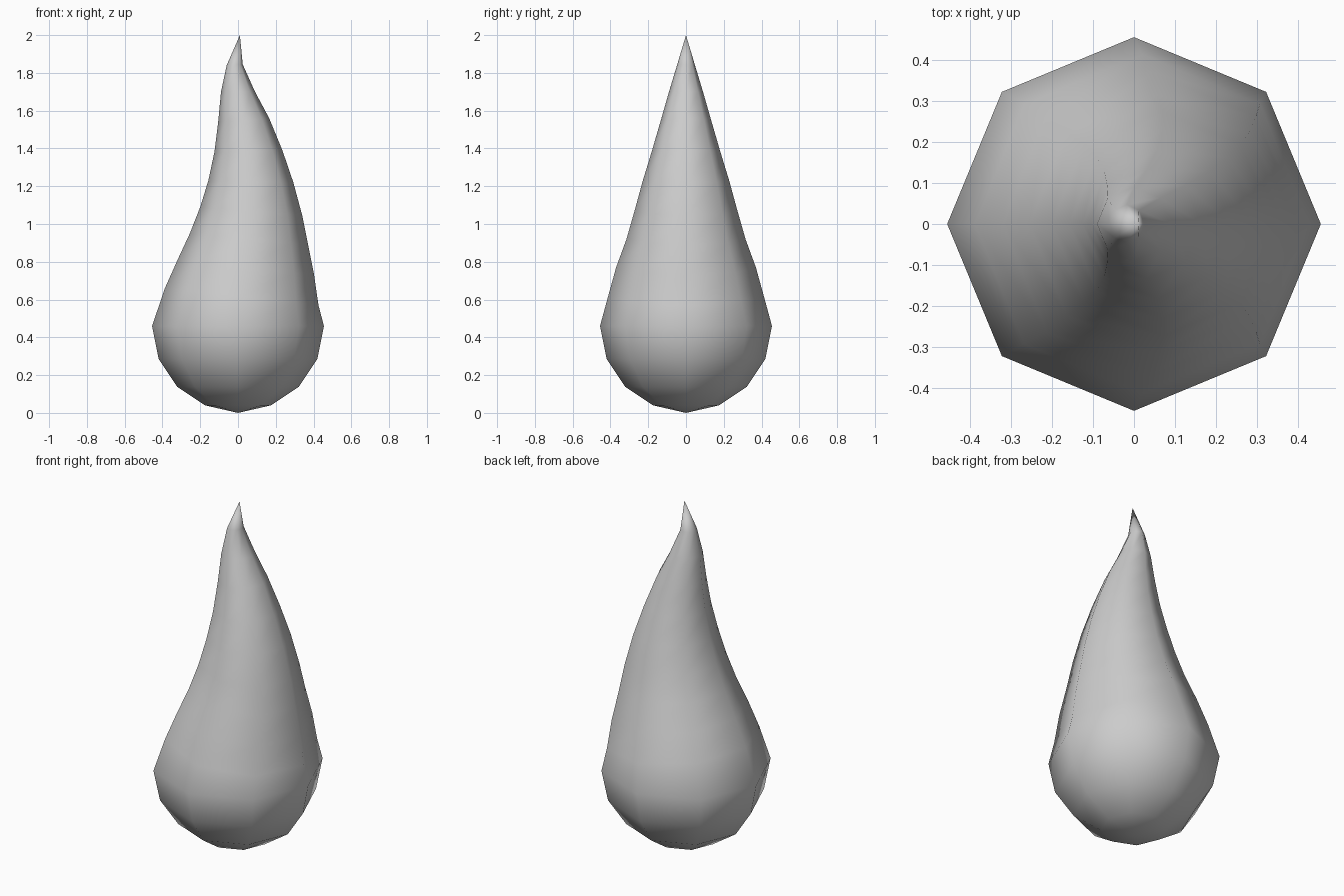
import bpy, bmesh
from math import cos, sin, pi

if "Cube" in bpy.data.objects:
    bpy.data.objects.remove(bpy.data.objects["Cube"])

SIDES = 8
# Rings: left x, left z, right x, right z, half depth in y
RINGS = [
    (-0.175, 0.04, 0.175, 0.04, 0.175),
    (-0.322, 0.138, 0.322, 0.138, 0.322),
    (-0.42, 0.285, 0.42, 0.285, 0.42),
    (-0.455, 0.46, 0.455, 0.46, 0.455),
    (-0.387, 0.66, 0.426, 0.57, 0.413),
    (-0.32, 0.81, 0.403, 0.73, 0.37),
    (-0.255, 0.95, 0.371, 0.89, 0.315),
    (-0.2, 1.09, 0.34, 1.045, 0.273),
    (-0.157, 1.23, 0.293, 1.22, 0.23),
    (-0.125, 1.38, 0.235, 1.39, 0.181),
    (-0.105, 1.54, 0.165, 1.56, 0.133),
    (-0.09, 1.70, 0.09, 1.70, 0.09),
    (-0.06, 1.84, 0.025, 1.845, 0.047),
]

bm = bmesh.new()
rings = []
for lx, lz, rx, rz, d in RINGS:
    ring = []
    for i in range(SIDES):
        c, s = cos(2 * pi * i / SIDES), sin(2 * pi * i / SIDES)
        ring.append(bm.verts.new(((lx + rx) / 2 + (rx - lx) / 2 * c, d * s,
                                  (lz + rz) / 2 + (rz - lz) / 2 * c)))
    rings.append(ring)
bottom = bm.verts.new((0, 0, 0.0))
tip = bm.verts.new((0.01, 0, 2.0))

# Body walls, round base and curled tip
for i in range(SIDES):
    j = (i + 1) % SIDES
    for a, b in zip(rings, rings[1:]):
        bm.faces.new((a[i], a[j], b[j], b[i]))
    bm.faces.new((bottom, rings[0][j], rings[0][i]))
    bm.faces.new((tip, rings[-1][i], rings[-1][j]))
for f in bm.faces:
    f.smooth = True
bmesh.ops.recalc_face_normals(bm, faces=bm.faces)

mesh = bpy.data.meshes.new("flame_drop")
bm.to_mesh(mesh)
bm.free()
bpy.context.collection.objects.link(bpy.data.objects.new("flame_drop", mesh))
